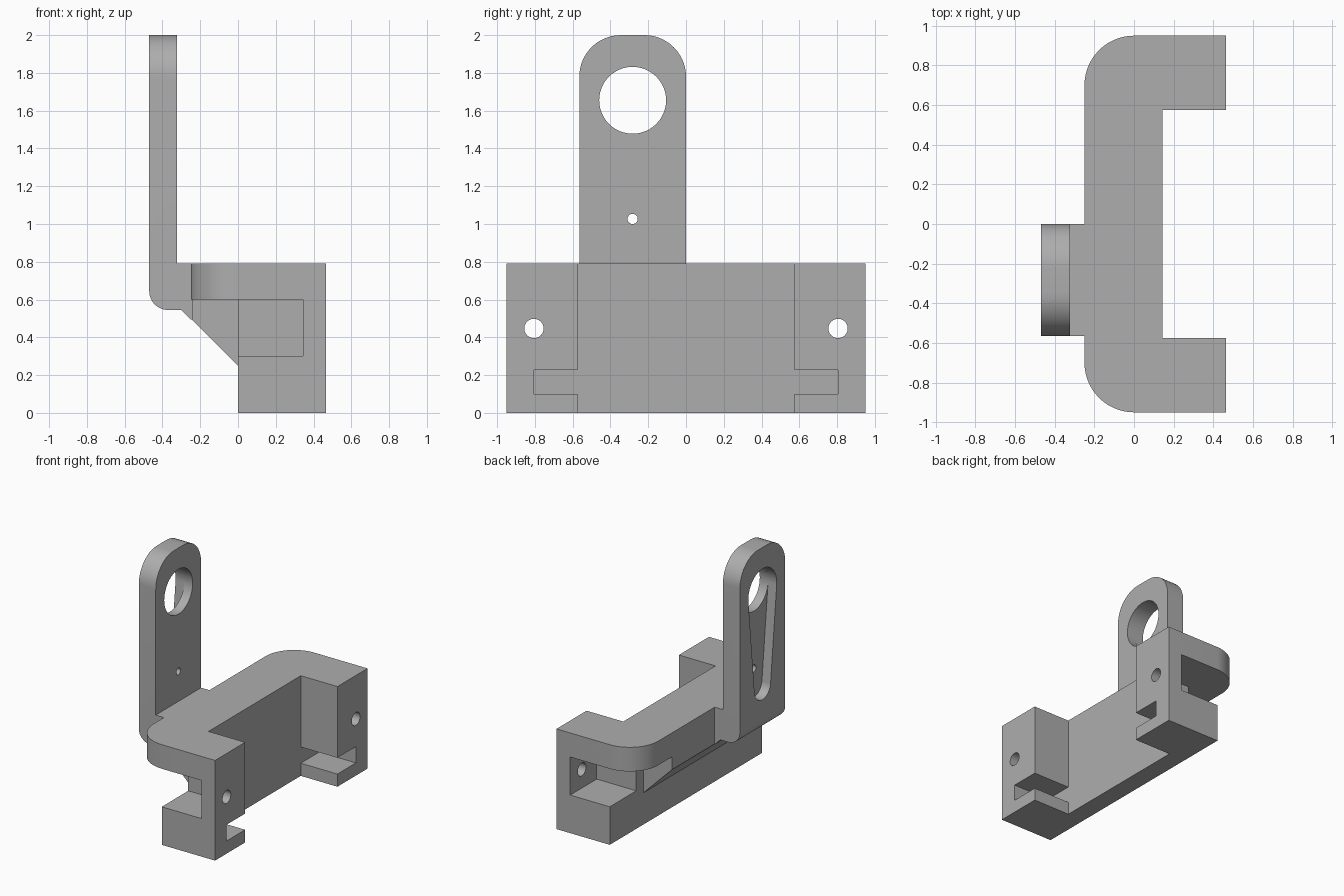
import bpy, bmesh, math
from mathutils import Vector

if "Cube" in bpy.data.objects:
    bpy.data.objects.remove(bpy.data.objects["Cube"])

GREY = (0.42, 0.42, 0.42, 1)
grey = bpy.data.materials.new("plain grey")
grey.use_nodes = True
grey.diffuse_color = GREY
grey.node_tree.nodes["Principled BSDF"].inputs["Base Color"].default_value = GREY


def prism(name, points, axis, low, high, rounds=()):
    """Extrude a 2D profile along an axis; rounds holds (edge test, radius) pairs."""
    place = {"x": lambda a, b, t: (t, a, b),
             "y": lambda a, b, t: (a, t, b),
             "z": lambda a, b, t: (a, b, t)}[axis]
    bm = bmesh.new()
    face = bm.faces.new([bm.verts.new(place(a, b, low)) for a, b in points])
    side = bmesh.ops.extrude_face_region(bm, geom=[face])
    new = [g for g in side["geom"] if isinstance(g, bmesh.types.BMVert)]
    bmesh.ops.translate(bm, verts=new, vec=Vector(place(0, 0, high - low)))
    for test, radius in rounds:
        edges = [e for e in bm.edges if all(test(v.co) for v in e.verts)]
        bmesh.ops.bevel(bm, geom=edges, offset=radius, segments=14,
                        profile=0.5, affect="EDGES")
    bmesh.ops.recalc_face_normals(bm, faces=bm.faces)
    mesh = bpy.data.meshes.new(name)
    bm.to_mesh(mesh)
    bm.free()
    mesh.materials.append(grey)
    obj = bpy.data.objects.new(name, mesh)
    bpy.context.collection.objects.link(obj)
    return obj


def box(name, x, y, z):
    return prism(name, [(x[0], y[0]), (x[1], y[0]), (x[1], y[1]), (x[0], y[1])], "z", *z)


def arc(y, z, radius, start, end, steps=48):
    turn = [math.radians(start + (end - start) * i / steps) for i in range(steps + 1)]
    return [(y + radius * math.cos(t), z + radius * math.sin(t)) for t in turn]


def hole(name, y, z, radius, low, high):
    return prism(name, arc(y, z, radius, 0, 360)[:-1], "x", low, high)


def combine(target, tool, operation="DIFFERENCE"):
    """Apply a boolean and discard the tool."""
    bpy.context.view_layer.objects.active = target
    mod = target.modifiers.new("boolean", "BOOLEAN")
    mod.operation, mod.solver, mod.object = operation, "EXACT", tool
    bpy.ops.object.modifier_apply(modifier=mod.name)
    bpy.data.objects.remove(tool)


# Main bracket: C-shaped plan with two rounded rear corners
BACK, FRONT, END, TOP = -0.25, 0.465, 0.95, 0.79
plan = [(BACK, -END), (FRONT, -END), (FRONT, -0.575), (0.145, -0.575),
        (0.145, 0.575), (FRONT, 0.575), (FRONT, END), (BACK, END)]
bracket = prism("bracket", plan, "z", 0, TOP, [
    (lambda c, s=s: c.x < BACK + 0.01 and c.y * s > END - 0.01, 0.25) for s in (-1, 1)])

# Sloped underside behind the base
combine(bracket, prism("slope_cutter", [
    (0, -0.1), (0, 0.25), (-0.25, 0.5), (-0.4, 0.65), (-0.4, -0.1)], "y", -0.53, 0.53))

for s in (-1, 1):
    def span(a, b):
        return sorted((a * s, b * s))
    # Clearance beside the sloped gusset
    combine(bracket, box("rear_cutter", (-0.6, 0), span(0.53, 1.2), (-0.1, 0.6)))
    # Open pocket in each end
    combine(bracket, box("pocket_cutter", (-0.6, 0.345), span(0.62, 1.2), (0.3, 0.6)))
    # Low notch in the inner side of each leg
    combine(bracket, box("notch_cutter", (0.145, 0.6), span(0.5, 0.805), (0.1, 0.228)))
    # Screw hole in each leg
    combine(bracket, hole("screw_cutter", 0.805 * s, 0.447, 0.051, 0.3, 0.6))

# Upright arm with rounded head and rounded heel
MID, WIDE = -0.2825, 0.565
profile = [(-0.24, TOP), (-0.322, TOP), (-0.322, 2), (-0.47, 2),
           (-0.47, 0.545), (-0.3, 0.545), (-0.25, 0.495), (-0.24, 0.495)]
rounds = [(lambda c, s=s: c.z > 1.99 and (c.y - MID) * s > 0, 0.22) for s in (-1, 1)]
rounds.append((lambda c: c.x < -0.46 and c.z < 0.6, 0.1))
arm = prism("upright_arm", profile, "y", -WIDE, 0, rounds)

# Large eye, small pin hole and tapered recess in the rear of the arm
combine(arm, hole("eye_cutter", MID, 1.655, 0.177, -0.6, -0.2))
combine(arm, hole("pin_cutter", MID, 1.027, 0.027, -0.6, -0.2))
tilt = math.degrees(math.asin((0.177 - 0.1) / (1.655 - 0.9)))
recess = (arc(MID, 1.655, 0.177, -tilt, 180 + tilt)
          + arc(MID, 0.9, 0.1, 180 + tilt, 360 - tilt, 24))
combine(arm, prism("recess_cutter", recess, "x", -0.6, -0.395))

# Join the arm to the bracket
combine(bracket, arm, "UNION")
bpy.ops.object.select_all(action="DESELECT")
bracket.select_set(True)
bpy.context.view_layer.objects.active = bracket
bpy.ops.object.shade_smooth_by_angle(angle=math.radians(30))
